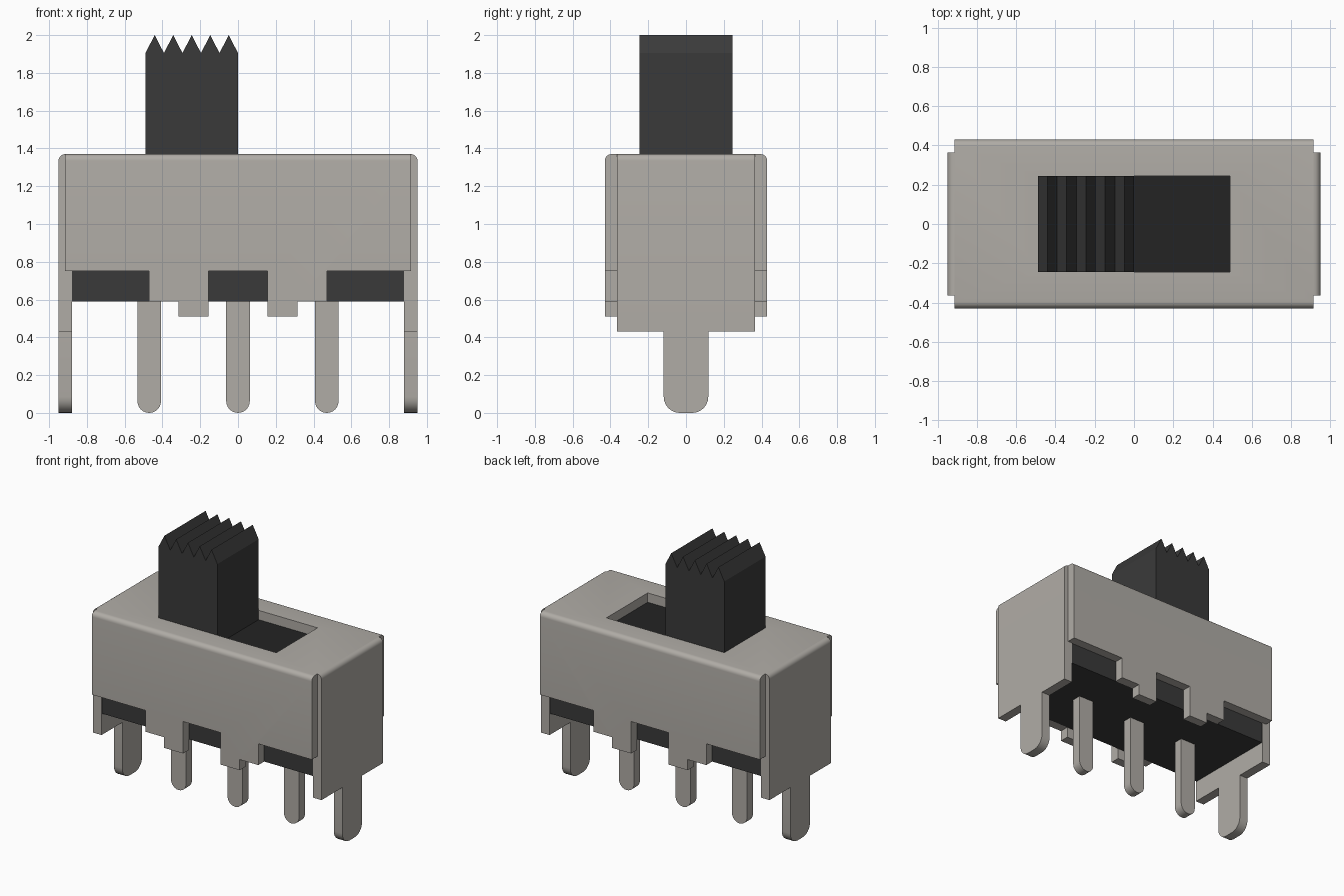
import bpy, bmesh, math
from mathutils import Vector

old = bpy.data.objects.get("Cube")
if old:
    bpy.data.objects.remove(old, do_unlink=True)


def material(name, rgb, rough):
    m = bpy.data.materials.new(name)
    m.use_nodes = True
    m.diffuse_color = (*rgb, 1)
    b = m.node_tree.nodes["Principled BSDF"]
    b.inputs["Base Color"].default_value = (*rgb, 1)
    b.inputs["Roughness"].default_value = rough
    return m


METAL = material("warm grey metal", (0.434, 0.413, 0.381), 0.5)
DARK = material("dark plastic", (0.042, 0.042, 0.042), 0.6)
FLOOR = material("black slot floor", (0.017, 0.017, 0.017), 0.7)


def arc(cu, cv, r, a0, a1, n=6):
    """Points on an arc, angles in degrees."""
    return [(cu + r * math.cos(math.radians(a0 + (a1 - a0) * i / n)),
             cv + r * math.sin(math.radians(a0 + (a1 - a0) * i / n))) for i in range(n + 1)]


def prism(name, outline, axis, lo, hi, mat, smooth=False):
    """Extrude an (x, z) or (y, z) outline along y or x."""
    bm = bmesh.new()
    verts = [bm.verts.new((u, lo, v) if axis == "y" else (lo, u, v)) for u, v in outline]
    face = bm.faces.new(verts)
    ext = bmesh.ops.extrude_face_region(bm, geom=[face])
    shift = Vector((0, hi - lo, 0)) if axis == "y" else Vector((hi - lo, 0, 0))
    bmesh.ops.translate(bm, vec=shift,
                        verts=[e for e in ext["geom"] if isinstance(e, bmesh.types.BMVert)])
    bmesh.ops.recalc_face_normals(bm, faces=bm.faces)
    me = bpy.data.meshes.new(name)
    bm.to_mesh(me)
    bm.free()
    me.materials.append(mat)
    ob = bpy.data.objects.new(name, me)
    bpy.context.collection.objects.link(ob)
    if smooth:
        shade(ob)
    return ob


def activate(ob):
    bpy.ops.object.select_all(action="DESELECT")
    ob.select_set(True)
    bpy.context.view_layer.objects.active = ob


def shade(ob):
    activate(ob)
    bpy.ops.object.shade_smooth_by_angle(angle=math.radians(35))


def rect(u0, u1, v0, v1):
    return [(u0, v0), (u1, v0), (u1, v1), (u0, v1)]


def cut(ob, outline, lo, hi):
    """Cut an (x, z) outline through an object along y."""
    cutter = prism("cutter", outline, "y", lo, hi, METAL)
    cutter.hide_render = True
    mod = ob.modifiers.new("cut", "BOOLEAN")
    mod.operation = "DIFFERENCE"
    mod.solver = "EXACT"
    mod.object = cutter
    activate(ob)
    bpy.ops.object.modifier_apply(modifier=mod.name)
    bpy.data.objects.remove(cutter, do_unlink=True)


TOP, T, R = 1.37, 0.07, 0.035      # shell top, sheet thickness, bend radius
HX, HY = 0.95, 0.43                # half length and half depth
EX, EY = 0.915, 0.365              # where the sheets stop at the corners

# Folded shell: front, top and back in one bent sheet
outer = (arc(HY - R, TOP - R, R, 0, 90) + arc(-HY + R, TOP - R, R, 90, 180))
shell = prism("shell", [(HY, 0.51)] + outer
              + [(-HY, 0.51), (-HY + T, 0.51), (-HY + T, TOP - T), (HY - T, TOP - T), (HY - T, 0.51)],
              "x", -EX, EX, METAL)
cut(shell, rect(-0.49, 0.49, 1.2, 1.5), -0.245, 0.245)     # slider slot
cut(shell, rect(-0.155, 0.155, 0.4, 0.75), -1, 1)          # middle notch
for s in (-1, 1):                                          # stepped outer notches
    step = [(1.0, 0.4), (1.0, 0.75), (0.47, 0.75), (0.47, 0.59), (0.315, 0.59), (0.315, 0.4)]
    cut(shell, [(s * u, v) for u, v in step], -1, 1)
shade(shell)

# End plates with a mounting leg each
for s, side in ((-1, "right"), (1, "left")):
    profile = ([(0.88, 0.43), (HX, 0.43)] + arc(HX - R, TOP - R, R, 0, 90)
               + [(EX, TOP - T), (0.88, TOP - T)])
    prism(side + "_end_plate", [(s * u, v) for u, v in profile], "y", -EY, EY, METAL, True)
    leg = ([(0.118, 0.43), (-0.118, 0.43)] + arc(-0.033, 0.085, 0.085, 180, 270)
           + arc(0.033, 0.085, 0.085, 270, 360))
    prism(side + "_mounting_leg", leg, "x", s * 0.88, s * HX, METAL, True)

# Inner body, with a darker floor under the slot
body = prism("inner_body", rect(-0.88, 0.88, 0.59, TOP - T), "y", -0.36, 0.36, DARK)
body.data.materials.append(FLOOR)
for p in body.data.polygons:
    if p.normal.z > 0.9:
        p.material_index = 1

# Terminal pins
for x, word in ((-0.47, "right"), (0, "middle"), (0.47, "left")):
    r = 0.0625
    prism(word + "_pin", [(x + r, 0.60), (x - r, 0.60)] + arc(x, r, r, 180, 360, 12),
          "y", -0.035, 0.035, METAL, True)

# Slider knob with five grip ridges
pitch = 0.49 / 5
ridges = [(-i * pitch / 2, 2.0 if i % 2 else 1.905) for i in range(11)]
prism("slider_knob", [(-0.49, 1.29), (0, 1.29)] + ridges, "y", -0.245, 0.245, DARK)
